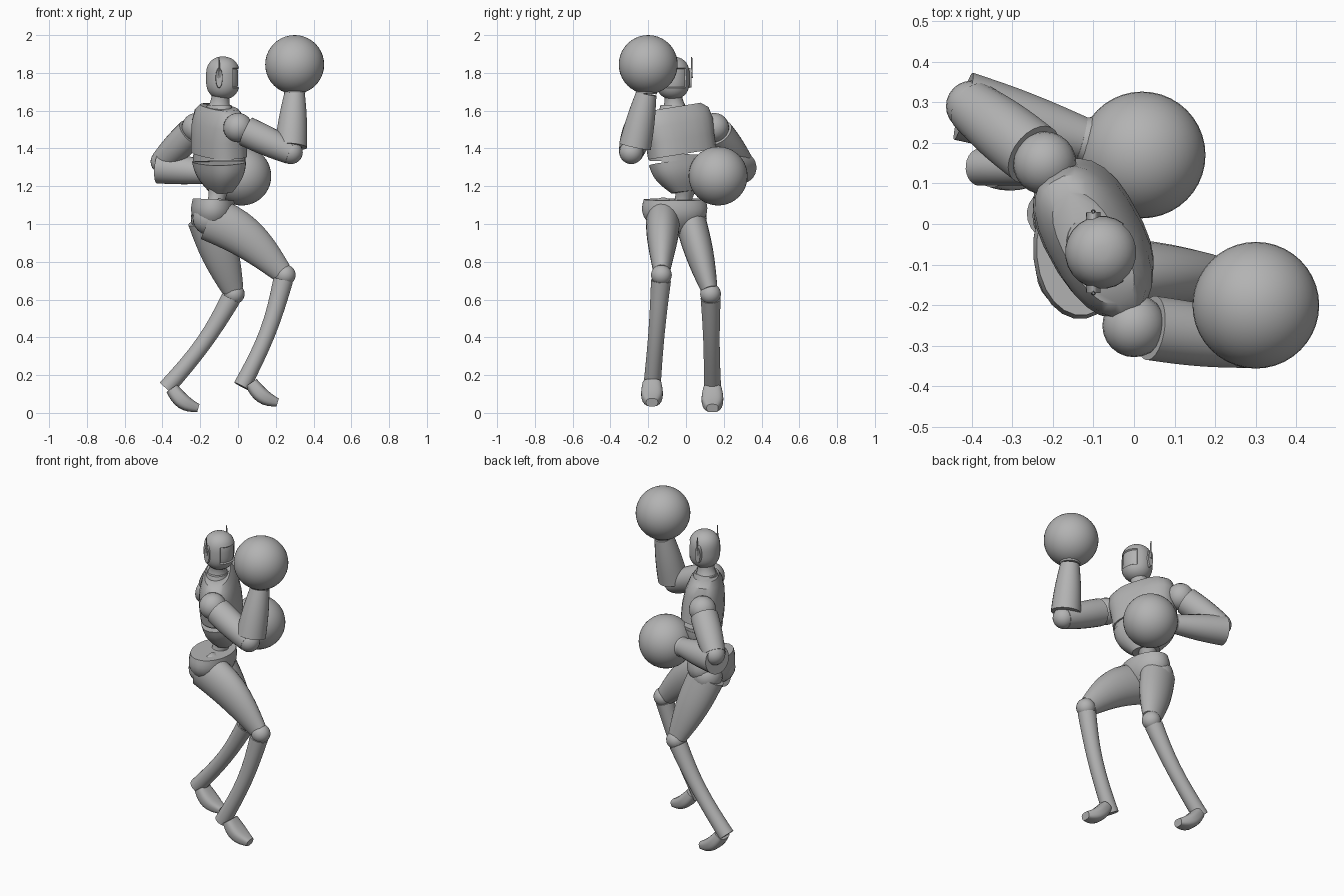
import bpy, bmesh
from math import cos, sin, pi, tau, radians, copysign
from mathutils import Vector

default_cube = bpy.data.objects.get("Cube")
if default_cube:
    bpy.data.objects.remove(default_cube, do_unlink=True)

grey = bpy.data.materials.new("plain_grey")
grey.use_nodes = True
grey.diffuse_color = (.45, .45, .45, 1)
grey.node_tree.nodes["Principled BSDF"].inputs["Base Color"].default_value = grey.diffuse_color


def finish(name, bm, sharp_angle=40):
    """Turn a bmesh into a shaded, coloured object."""
    bmesh.ops.recalc_face_normals(bm, faces=bm.faces)
    mesh = bpy.data.meshes.new(name)
    bm.to_mesh(mesh)
    bm.free()
    mesh.materials.append(grey)
    part = bpy.data.objects.new(name, mesh)
    bpy.context.collection.objects.link(part)
    bpy.ops.object.select_all(action='DESELECT')
    part.select_set(True)
    bpy.context.view_layer.objects.active = part
    bpy.ops.object.shade_smooth_by_angle(angle=radians(sharp_angle))


def skin(centers, depths, widths, side, squareness=1, sides=24):
    """Skin rounded cross-sections along a path; widths lie along the side vector."""
    bm = bmesh.new()
    loops = []
    last = len(centers) - 1
    for i, center in enumerate(centers):
        along = (centers[min(i + 1, last)] - centers[max(i - 1, 0)]).normalized()
        across = (side - along * side.dot(along)).normalized()
        outward = along.cross(across)
        loop = []
        for k in range(sides):
            angle = tau * (k + .5) / sides
            c, s = [copysign(abs(w) ** squareness, w) for w in (cos(angle), sin(angle))]
            loop.append(bm.verts.new(center + across * c * widths[i] + outward * s * depths[i]))
        loops.append(loop)
    for lower, upper in zip(loops, loops[1:]):
        for k in range(sides):
            bm.faces.new((lower[k - 1], lower[k], upper[k], upper[k - 1]))
    bm.faces.new(loops[0])
    bm.faces.new(loops[-1])
    return bm


def limb(name, start, end, start_radius, end_radius, bulge=0, bow=(0, 0, 0),
         flat=1, side=(0, 1, 0), squareness=1, steps=8):
    """A tapering part from start to end, swelling and bending in the middle."""
    start, end, bow = Vector(start), Vector(end), Vector(bow)
    centers, radii = [], []
    for i in range(steps + 1):
        t = i / steps
        swell = sin(pi * t)
        centers.append(start.lerp(end, t) + bow * swell)
        radii.append(start_radius + (end_radius - start_radius) * t + bulge * swell)
    widths = [r * flat for r in radii]
    finish(name, skin(centers, radii, widths, Vector(side), squareness))


def ball(name, center, radius, segments=24):
    bm = bmesh.new()
    bmesh.ops.create_uvsphere(bm, u_segments=segments, v_segments=segments // 2, radius=radius)
    bmesh.ops.translate(bm, verts=bm.verts, vec=center)
    finish(name, bm, 60)


# Torso, turned so the right shoulder leads
shoulder_line = Vector((-.47, .88, 0))
chest_profile = [(1.37, .12, .19), (1.45, .12, .19), (1.53, .11, .2),
                 (1.59, .09, .19), (1.62, .07, .15)]
chest_centers = [Vector((-.1, .2 - z * .16, z)) for z, depth, width in chest_profile]
finish("chest", skin(chest_centers, [row[1] for row in chest_profile],
                     [row[2] for row in chest_profile], shoulder_line, .8))
rib_base = (-.1, -.02, 1.33)
limb("midriff", rib_base, chest_centers[0], .112, .112, flat=1.6,
     side=shoulder_line, squareness=.8, steps=1)
limb("abdomen", (-.09, 0, 1.17), rib_base, .05, .115, bulge=.015, flat=1.6,
     side=shoulder_line, squareness=.8)
limb("waist", (-.13, -.03, 1.05), (-.1, 0, 1.2), .06, .06, bulge=-.015)
limb("neck", (-.1, -.06, 1.6), (-.09, -.07, 1.7), .07, .05, bulge=-.01)
limb("neck_collar", (-.1, -.06, 1.59), (-.1, -.06, 1.63), .07, .06, flat=1.3,
     side=shoulder_line, steps=1)

# Head: rounded barrel with a recessed visor facing +x
head_center = Vector((-.08, -.07, 1.773))
levels = [sin(pi * i / 20) for i in range(-9, 10)]
rounding = [.09 * (1 - abs(t) ** 3) ** .5 for t in levels]
bm = skin([head_center + Vector((0, 0, .114 * t)) for t in levels],
          rounding, rounding, Vector((0, 1, 0)))
visor = []
for face in bm.faces:
    offset = face.calc_center_median() - head_center
    if offset.x > .05 and -.045 < offset.z < .045:
        visor.append(face)
bmesh.ops.recalc_face_normals(bm, faces=bm.faces)
bmesh.ops.inset_region(bm, faces=visor, thickness=.004, depth=-.008)
finish("head", bm)

# Ear pods and aerials on both sides of the head
for label, sign in (("right", -1), ("left", 1)):
    ear = head_center + Vector((-.02, sign * .075, 0))
    outer = ear + Vector((0, sign * .025, 0))
    limb(label + "_ear", ear, outer, .055, .05, flat=.35, side=(1, 0, 0), steps=1)
    limb(label + "_aerial", outer, outer + Vector((0, 0, .11)), .006, .003, steps=1)

# Arms: shoulder, upper arm, elbow, gauntlet, glove cuff and round glove
arms = {
    "right": dict(shoulder=(0, -.25, 1.51), elbow=(.28, -.29, 1.38),
                  gauntlet=(.28, -.27, 1.41), wrist=(.3, -.21, 1.69), glove=(.3, -.2, 1.844)),
    "left": dict(shoulder=(-.22, .15, 1.51), elbow=(-.4, .29, 1.33),
                 gauntlet=(-.42, .29, 1.3), wrist=(-.13, .21, 1.27), glove=(.02, .17, 1.254)),
}
for label, arm in arms.items():
    shoulder, elbow, gauntlet, wrist, glove = [Vector(p) for p in arm.values()]
    ball(label + "_shoulder", shoulder, .078)
    limb(label + "_upper_arm", shoulder.lerp(elbow, .15), elbow, .08, .065,
         bulge=.005, side=(0, 0, 1))
    ball(label + "_elbow", elbow, .063)
    limb(label + "_gauntlet", gauntlet, wrist, .086, .055, bulge=.005)
    limb(label + "_glove_cuff", wrist, wrist.lerp(glove, .35), .055, .1, bulge=-.01)
    ball(label + "_glove", glove, .156, 40)

# Pelvis
limb("pelvis", (-.14, -.06, .95), (-.13, -.06, 1.13), .05, .11, bulge=.03, flat=1.5)

# Legs: thigh, knee, shin ending in a heel, and foot
legs = {
    "right": dict(hip=(-.15, -.12, 1.03), knee=(.25, -.13, .73),
                  heel=(.02, -.18, .14), instep=(.07, -.18, .16)),
    "left": dict(hip=(-.16, .02, 1.03), knee=(-.02, .13, .63),
                 heel=(-.38, .14, .13), instep=(-.35, .14, .13)),
}
thigh_shape = {"right": dict(start_radius=.12, bulge=.02, bow=(0, 0, .04)),
               "left": dict(start_radius=.11, bulge=.015)}
for label, leg in legs.items():
    hip, knee, heel, instep = [Vector(p) for p in leg.values()]
    ball(label + "_hip", hip, .09)
    limb(label + "_thigh", hip, hip.lerp(knee, .95), end_radius=.058, flat=.75,
         **thigh_shape[label])
    ball(label + "_knee", knee, .055)
    limb(label + "_shin", knee.lerp(heel, .05), heel, .053, .046, bulge=-.006, bow=(.025, 0, 0))
    limb(label + "_foot", instep, instep + Vector((.14, 0, -.105)), .035, .022,
         bulge=.012, bow=(-.01, 0, -.018), flat=1.4, squareness=.7)
